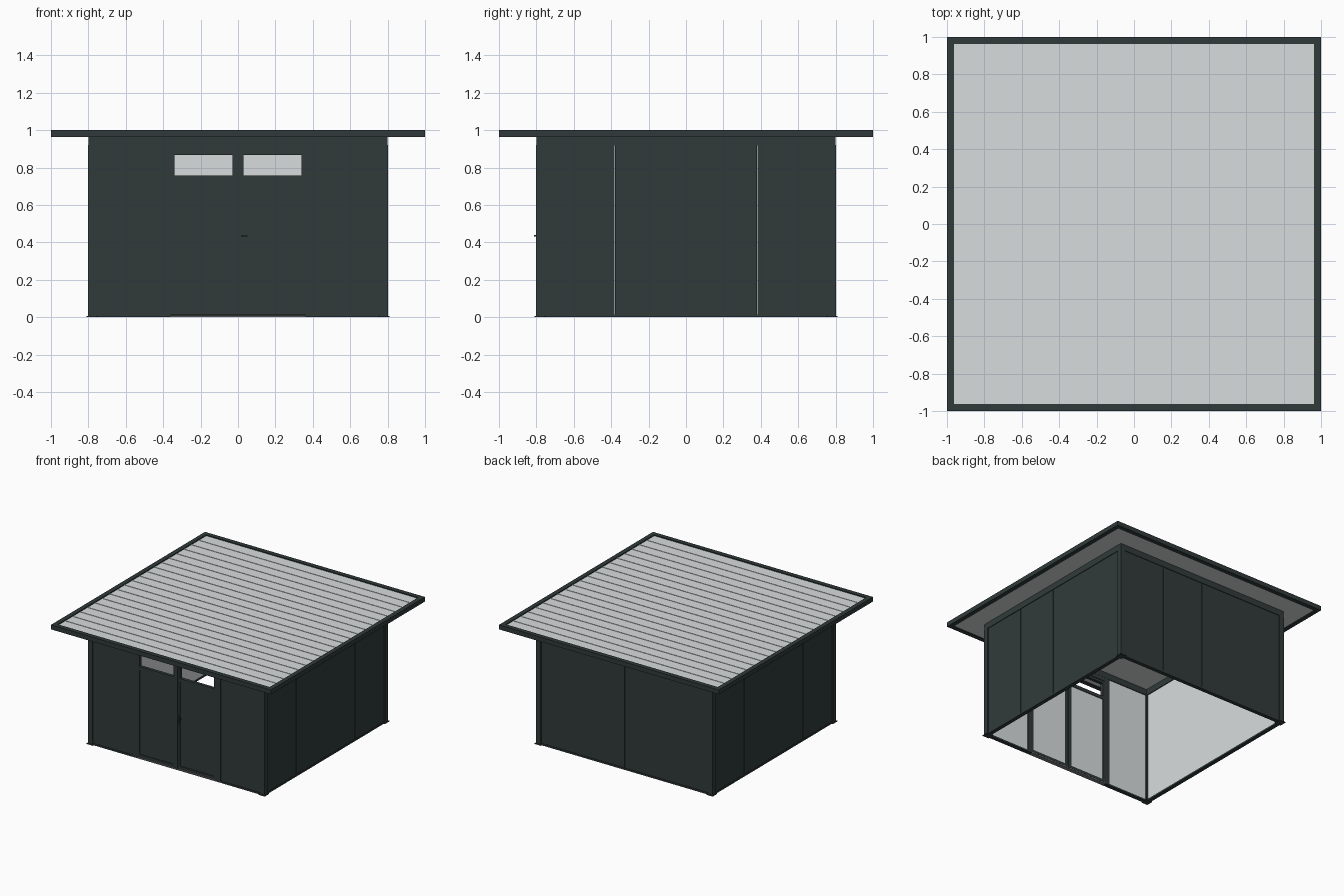
import bpy
import bmesh
from mathutils import Matrix, Vector

if "Cube" in bpy.data.objects:
    bpy.data.objects.remove(bpy.data.objects["Cube"], do_unlink=True)


def make_material(name, rgb):
    mat = bpy.data.materials.new(name)
    mat.use_nodes = True
    mat.diffuse_color = (*rgb, 1)
    mat.node_tree.nodes["Principled BSDF"].inputs["Base Color"].default_value = (*rgb, 1)
    return mat


dark = make_material("dark green grey", (0.030, 0.043, 0.042))
pale = make_material("pale grey", (0.69, 0.72, 0.73))
metal = make_material("threshold metal", (0.20, 0.21, 0.21))


def boxes(name, spans, mats, inner=None, turn=0):
    """One object from (x0, x1, y0, y1, z0, z1) spans; faces towards inner use slot 1."""
    bm = bmesh.new()
    for x0, x1, y0, y1, z0, z1 in spans:
        mat = Matrix.Translation(((x0 + x1) / 2, (y0 + y1) / 2, (z0 + z1) / 2))
        mat = mat @ Matrix.Diagonal((x1 - x0, y1 - y0, z1 - z0, 1))
        bmesh.ops.create_cube(bm, size=1, matrix=mat)
    bm.normal_update()
    if inner:
        for f in bm.faces:
            f.material_index = int(f.normal.dot(Vector(inner)) > 0.5)
    bmesh.ops.rotate(bm, verts=bm.verts, cent=(0, 0, 0),
                     matrix=Matrix.Rotation(turn, 3, "Z"))
    mesh = bpy.data.meshes.new(name)
    bm.to_mesh(mesh)
    bm.free()
    for m in mats:
        mesh.materials.append(m)
    obj = bpy.data.objects.new(name, mesh)
    bpy.context.collection.objects.link(obj)
    return obj


def ring(outer, inner, z0, z1):
    """Four spans forming a square frame."""
    spans = []
    for s in (-1, 1):
        a, b = sorted((s * outer, s * inner))
        spans.append((-outer, outer, a, b, z0, z1))
        spans.append((a, b, -inner, inner, z0, z1))
    return spans


# Roof: dark edge trim around a pale ribbed deck
boxes("roof_trim", ring(1, 0.963, 0.963, 1), [dark])
boxes("roof_deck", [(-0.963, 0.963, -0.963, 0.963, 0.967, 0.992)], [pale])
count = 20
pitch = 1.926 / count
boxes("roof_ribs", [(-0.963, 0.963, y - 0.003, y + 0.003, 0.991, 0.995)
                    for y in (-0.963 + pitch * i for i in range(1, count))], [pale])

# Frame: top beam, base rail and corner posts with feet
boxes("top_beam", ring(0.8, 0.765, 0.918, 0.967), [dark])
base = [s for s in ring(0.8, 0.768, 0, 0.014) if s[2] != -0.8]
base += [(-0.8, -0.4, -0.8, -0.768, 0, 0.014), (0.4, 0.8, -0.8, -0.768, 0, 0.014)]
boxes("base_rail", base, [dark])
signs = [(sx, sy) for sx in (-1, 1) for sy in (-1, 1)]
posts, feet = [], []
for sx, sy in signs:
    x, y = sx * 0.781, sy * 0.781
    posts.append((x - 0.021, x + 0.021, y - 0.021, y + 0.021, 0, 0.92))
    feet.append((x - 0.029, x + 0.029, y - 0.029, y + 0.029, 0, 0.005))
boxes("corner_posts", posts, [dark])
boxes("post_feet", feet, [dark])

# Wall panels: dark outside, pale inside; four to a full side with hairline joints
quarter = 0.38
gap = 0.0012
full = [(-0.76 + i * quarter + gap, -0.76 + (i + 1) * quarter - gap,
         -0.795, -0.772, 0.012, 0.92) for i in range(4)]
for name, turn in (("right_wall", 1), ("back_wall", 2), ("left_wall", 3)):
    boxes(name, full, [dark, pale], (0, 1, 0), turn * 1.5707963)
boxes("front_wall", [(-0.76, -0.4, -0.795, -0.772, 0.012, 0.92),
                     (0.4, 0.76, -0.795, -0.772, 0.012, 0.92)], [dark, pale], (0, 1, 0))

# Door frame
frame = [(s * 0.38 - 0.02, s * 0.38 + 0.02, -0.799, -0.766, 0, 0.92) for s in (-1, 1)]
frame.append((-0.36, 0.36, -0.799, -0.766, 0.888, 0.92))
boxes("door_frame", frame, [dark])
boxes("door_threshold", [(-0.36, 0.36, -0.8, -0.766, 0, 0.008)], [metal])

# Double doors: stiles and rails, solid lower panel, open light above
for s, side in ((-1, "right"), (1, "left")):
    outer = sorted((s * 0.36, s * 0.34))
    mid = sorted((s * 0.03, s * 0.001))
    x0, x1 = sorted((s * 0.34, s * 0.03))
    boxes(side + "_door_rails",
          [(*outer, -0.796, -0.77, 0.012, 0.888),
           (*mid, -0.796, -0.77, 0.012, 0.888)]
          + [(x0, x1, -0.796, -0.77, a, b)
             for a, b in ((0.012, 0.034), (0.729, 0.756), (0.868, 0.888))], [dark])
    boxes(side + "_door_panel", [(x0, x1, -0.788, -0.775, 0.034, 0.729)],
          [dark, pale], (0, 1, 0))

# Meeting strip and handle
boxes("meeting_strip", [(-0.012, 0.012, -0.8, -0.796, 0.012, 0.885)], [dark])
boxes("door_handle", [(0.014, 0.026, -0.8, -0.796, 0.38, 0.45),
                      (0.017, 0.023, -0.808, -0.8, 0.43, 0.438),
                      (0.017, 0.05, -0.812, -0.806, 0.43, 0.438)], [dark])
